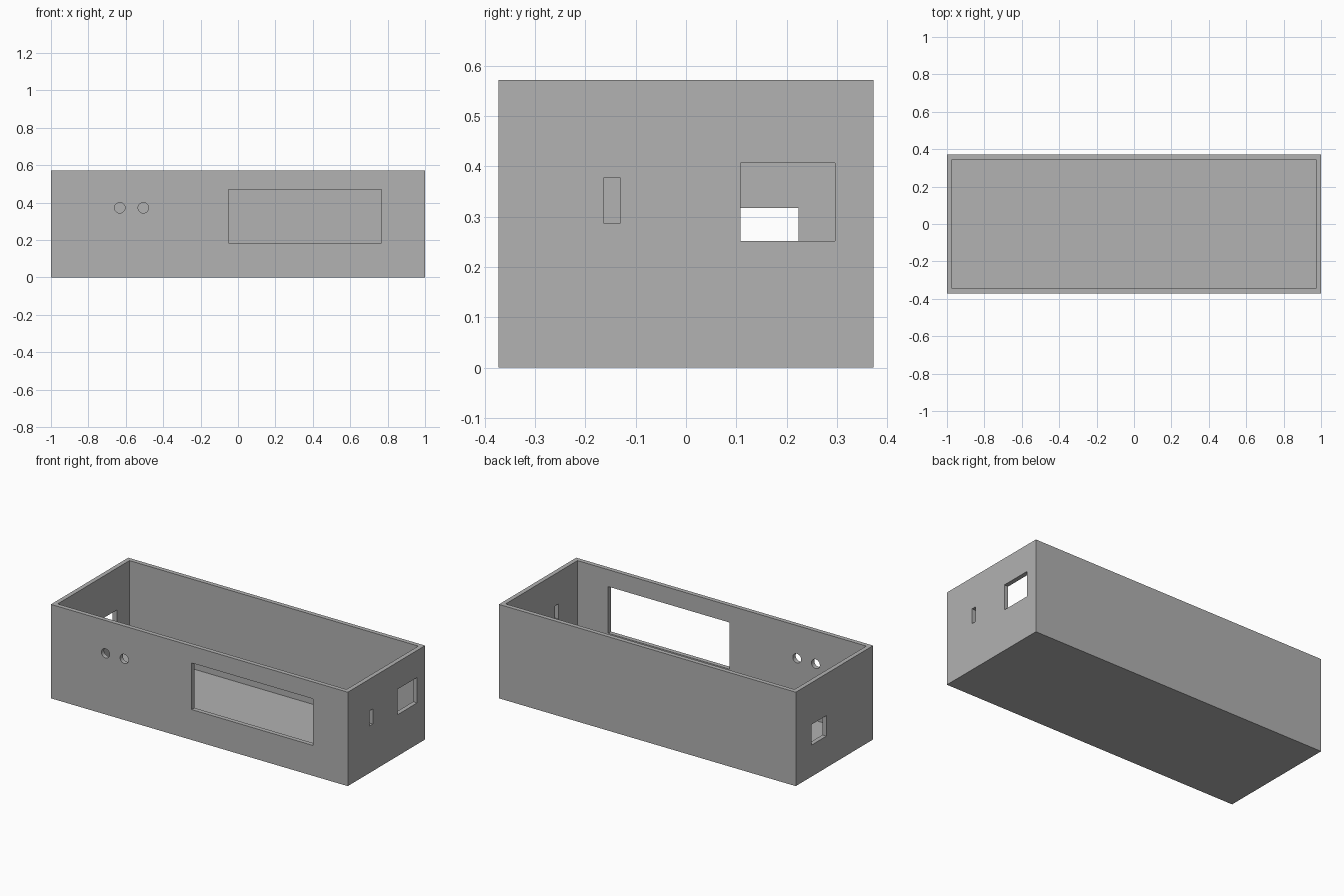
import bpy
from math import pi
from mathutils import Vector

cube = bpy.data.objects.get("Cube")
if cube:
    bpy.data.objects.remove(cube, do_unlink=True)

# Main dimensions
LENGTH, DEPTH, HEIGHT, WALL = 2.0, 0.744, 0.572, 0.027
X, Y = LENGTH / 2, DEPTH / 2

grey = bpy.data.materials.new("plain_grey")
grey.use_nodes = True
grey.diffuse_color = (0.445, 0.445, 0.445, 1)
grey.node_tree.nodes["Principled BSDF"].inputs["Base Color"].default_value = grey.diffuse_color


def box(name, low, high):
    """Box spanning two opposite corners."""
    low, high = Vector(low), Vector(high)
    bpy.ops.mesh.primitive_cube_add(size=1, location=(low + high) / 2)
    obj = bpy.context.object
    obj.name = name
    obj.scale = high - low
    bpy.ops.object.transform_apply(location=True, rotation=True, scale=True)
    return obj


def end_cut(name, side, y, z):
    """Rectangular cutter through one end wall."""
    x = sorted((side * (X - 2 * WALL), side * (X + WALL)))
    return box(name, (x[0], y[0], z[0]), (x[1], y[1], z[1]))


def round_cut(name, x, z, radius):
    """Round cutter through the front wall."""
    bpy.ops.mesh.primitive_cylinder_add(vertices=40, radius=radius, depth=4 * WALL,
                                        location=(x, -Y, z), rotation=(pi / 2, 0, 0))
    bpy.context.object.name = name
    return bpy.context.object


# Solid block that becomes the open tray
case = box("enclosure", (-X, -Y, 0), (X, Y, HEIGHT))
case.data.materials.append(grey)

cutters = [
    # Interior, open at the top
    box("interior_cutter", (WALL - X, WALL - Y, WALL), (X - WALL, Y - WALL, HEIGHT + WALL)),
    # Display window and two round holes in the front
    box("display_cutter", (-0.052, -Y - WALL, 0.185), (0.766, -Y + 2 * WALL, 0.469)),
    round_cut("outer_hole_cutter", -0.632, 0.372, 0.028),
    round_cut("inner_hole_cutter", -0.506, 0.372, 0.028),
    # Slot and port in the left end, port in the right end
    end_cut("slot_cutter", 1, (-0.163, -0.131), (0.286, 0.378)),
    end_cut("left_port_cutter", 1, (0.108, 0.296), (0.252, 0.407)),
    end_cut("right_port_cutter", -1, (0.077, 0.223), (0.192, 0.317)),
]

# Cut every opening, then drop the cutters
bpy.ops.object.select_all(action="DESELECT")
bpy.context.view_layer.objects.active = case
case.select_set(True)
for cutter in cutters:
    cutter.hide_render = True
    cut = case.modifiers.new(cutter.name, "BOOLEAN")
    cut.operation = "DIFFERENCE"
    cut.solver = "EXACT"
    cut.object = cutter
    bpy.ops.object.modifier_apply(modifier=cut.name)
    bpy.data.objects.remove(cutter, do_unlink=True)

bpy.ops.object.shade_smooth_by_angle(angle=pi / 6)
